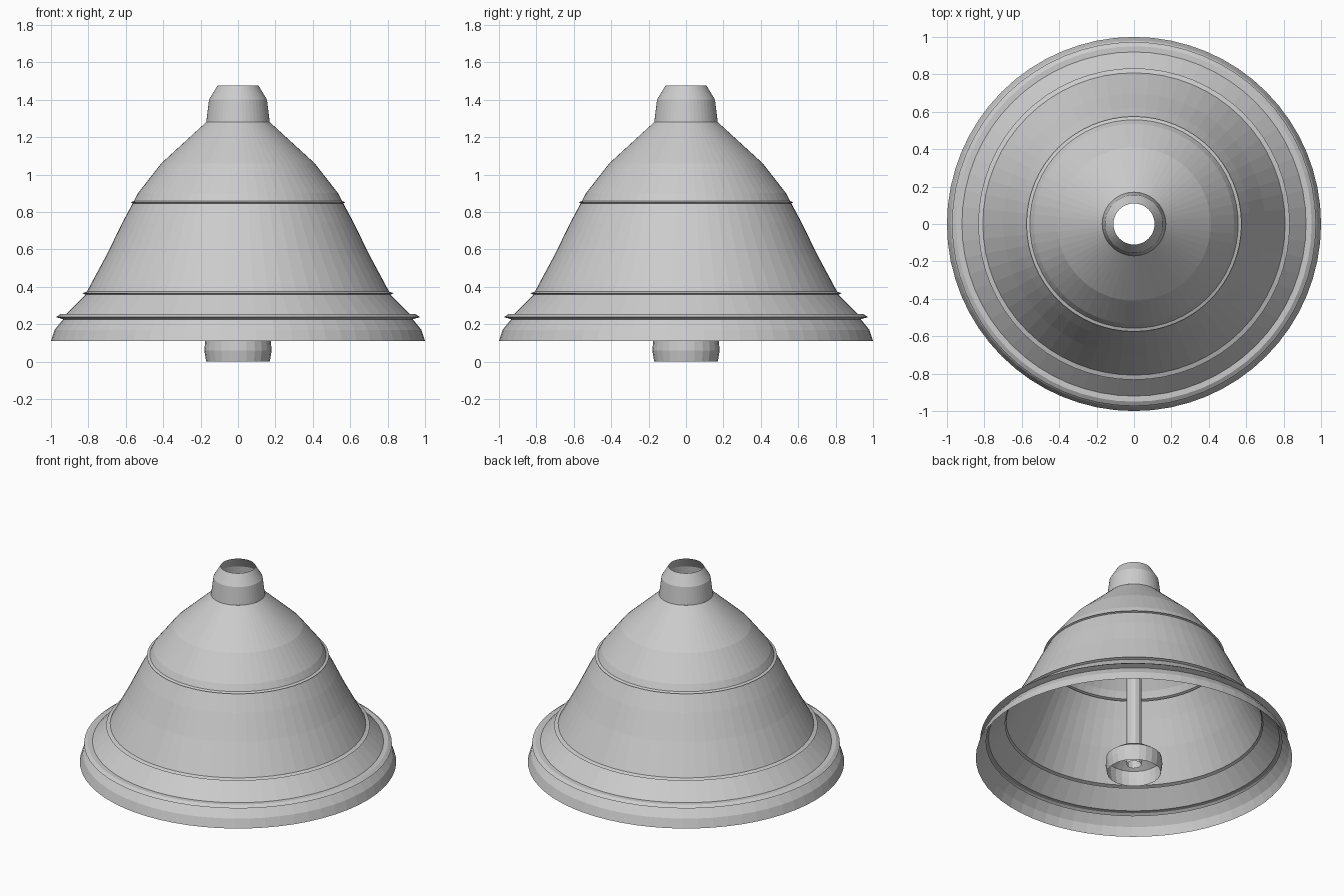
import bpy, bmesh, math

if "Cube" in bpy.data.objects:
    bpy.data.objects.remove(bpy.data.objects["Cube"])

grey = bpy.data.materials.new("light grey")
grey.diffuse_color = (0.6, 0.6, 0.6, 1)
grey.use_nodes = True
grey.node_tree.nodes["Principled BSDF"].inputs["Base Color"].default_value = grey.diffuse_color


def lathe(name, profile, sides):
    """Spin an open (radius, height) profile round the z axis into a thin sheet."""
    bm = bmesh.new()
    rings = []
    for r, z in profile:
        rings.append([bm.verts.new((r * math.cos(2 * math.pi * i / sides),
                                    r * math.sin(2 * math.pi * i / sides), z))
                      for i in range(sides)])
    for low, high in zip(rings, rings[1:]):
        for i in range(sides):
            j = (i + 1) % sides
            bm.faces.new((low[i], low[j], high[j], high[i]))
    mesh = bpy.data.meshes.new(name)
    bm.to_mesh(mesh)
    bm.free()
    mesh.materials.append(grey)
    obj = bpy.data.objects.new(name, mesh)
    bpy.context.collection.objects.link(obj)
    return obj


# Bell wall from the flared rim to the shoulder, with three raised bands
lathe("bell_body", [
    (1.0, 0.11), (0.98, 0.17), (0.935, 0.226),
    (0.973, 0.238), (0.95, 0.253), (0.92, 0.253),      # wide lower band
    (0.815, 0.358), (0.833, 0.365), (0.808, 0.374),    # middle band
    (0.70, 0.575), (0.62, 0.74),
    (0.563, 0.846), (0.575, 0.851), (0.557, 0.858),    # upper band
    (0.535, 0.90), (0.41, 1.06), (0.17, 1.28)], 64)

# Open collar on top
lathe("top_collar", [(0.17, 1.28), (0.155, 1.40), (0.11, 1.475)], 48)

# Hollow hanging rod and the open ring at its end
lathe("clapper_rod", [(0.048, 0.06), (0.048, 1.28)], 12)
lathe("clapper_ring", [(0.17, 0.0), (0.18, 0.06), (0.175, 0.11), (0.12, 0.15)], 24)
